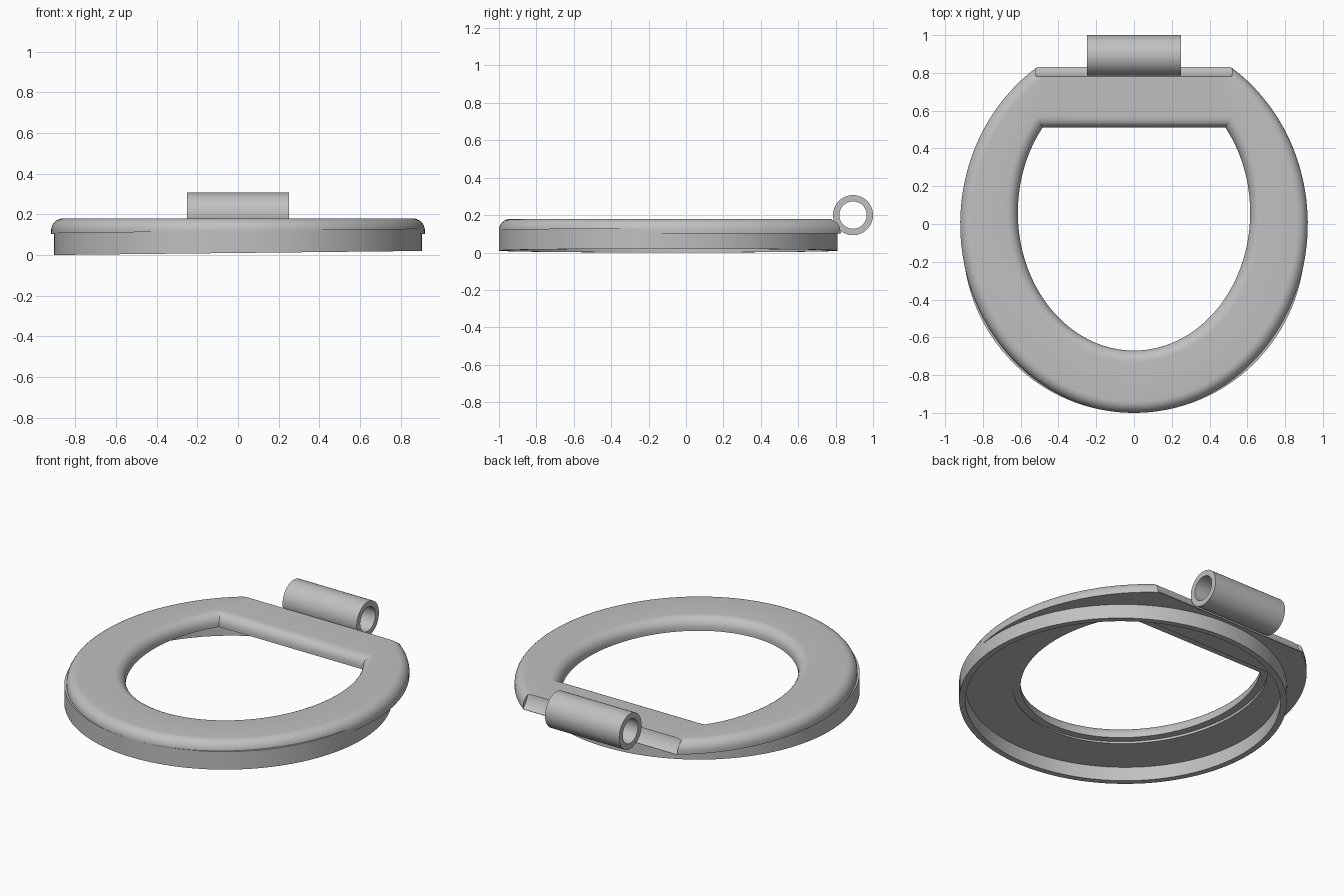
import bpy, bmesh, math
from mathutils import Matrix, Vector

if "Cube" in bpy.data.objects:
    bpy.data.objects.remove(bpy.data.objects["Cube"])

GREY = (0.53, 0.53, 0.53, 1)
mat = bpy.data.materials.new("plain grey")
mat.use_nodes = True
mat.diffuse_color = GREY
mat.node_tree.nodes["Principled BSDF"].inputs["Base Color"].default_value = GREY

N = 128        # points round each outline
STEPS = 8      # steps in each rounded edge
LEAN = 0.011   # slight sideways slope of the rim


def oval(rx, ry, cy, z, back=None):
    """Oval outline, optionally cut straight across at y = back."""
    if back is None:
        angles = [math.tau * i / N for i in range(N)]
    else:
        cut = math.asin((back - cy) / ry)
        sweep = math.pi + 2 * cut
        angles = [cut - sweep * i / (N - 1) for i in range(N)]
    return [Vector((rx * math.cos(a), cy + ry * math.sin(a), z)) for a in angles]


def loft(name, loops, lean=0.0):
    """Join matching outlines into one closed ring-shaped solid."""
    bm = bmesh.new()
    rows = [[bm.verts.new((p.x, p.y, p.z + lean * p.x)) for p in loop] for loop in loops]
    for a, b in zip(rows, rows[1:] + rows[:1]):
        for i in range(N):
            j = (i + 1) % N
            bm.faces.new((a[i], a[j], b[j], b[i]))
    bmesh.ops.recalc_face_normals(bm, faces=bm.faces)
    mesh = bpy.data.meshes.new(name)
    bm.to_mesh(mesh)
    bm.free()
    mesh.materials.append(mat)
    obj = bpy.data.objects.new(name, mesh)
    bpy.context.collection.objects.link(obj)
    return obj


def smooth(obj):
    bpy.ops.object.select_all(action='DESELECT')
    obj.select_set(True)
    bpy.context.view_layer.objects.active = obj
    bpy.ops.object.shade_smooth_by_angle(angle=math.radians(32))


def seat_edge(d, z):
    return oval(0.92 - d, 1 - d, 0, z, 0.83)


def hole_edge(d, z):
    return oval(0.615 + d, 0.73 + d, 0.06, z, 0.51 + d)


# Seat: rounded top edges outside and round the opening
BOTTOM, TOP, R = 0.103, 0.18, 0.06
rounding = []
for i in range(STEPS + 1):
    a = math.pi / 2 * i / STEPS
    rounding.append((R * (1 - math.cos(a)), TOP - R + R * math.sin(a)))
seat = loft("seat", [seat_edge(0, BOTTOM)]
            + [seat_edge(d, z) for d, z in rounding]
            + [hole_edge(d, z) for d, z in reversed(rounding)]
            + [hole_edge(0, BOTTOM)])

# Hinge groove cut along the back of the seat
HINGE = Matrix.Translation((0, 0.893, 0.2)) @ Matrix.Rotation(math.pi / 2, 4, 'Y')
bm = bmesh.new()
bmesh.ops.create_cone(bm, cap_ends=True, segments=96, radius1=0.114, radius2=0.114,
                      depth=1.04, matrix=HINGE)
cut_mesh = bpy.data.meshes.new("groove_cutter")
bm.to_mesh(cut_mesh)
bm.free()
cut_mesh.materials.append(mat)
cutter = bpy.data.objects.new("groove_cutter", cut_mesh)
cutter.hide_render = True
bpy.context.collection.objects.link(cutter)
groove = seat.modifiers.new("groove", 'BOOLEAN')
groove.operation = 'DIFFERENCE'
groove.solver = 'EXACT'
groove.object = cutter
bpy.context.view_layer.objects.active = seat
bpy.ops.object.modifier_apply(modifier="groove")
bpy.data.objects.remove(cutter)
smooth(seat)

# Round rim under the seat
rim = loft("lower_rim", [oval(r, r, -0.095, z) for r, z in
                         ((0.905, 0.01), (0.905, 0.12), (0.87, 0.12), (0.87, 0.01))], LEAN)
smooth(rim)

# Thin web joining the rim to the underside of the seat
web = loft("rim_web", [oval(0.88, 0.88, -0.095, 0.095), oval(0.88, 0.88, -0.095, 0.118),
                       oval(0.88, 0.88, -0.095, 0.118), oval(0.88, 0.88, -0.095, 0.095)][:2]
           + [oval(0.66, 0.78, 0.06, z) for z in (0.118, 0.095)], LEAN)
bpy.data.objects.remove(web)
web = loft("rim_web", [oval(0.88, 0.88, -0.095, z, 0.75) for z in (0.095, 0.118)]
           + [hole_edge(0.045, z) for z in (0.118, 0.095)], LEAN)
smooth(web)

# Hinge tube
tube = loft("hinge_tube", [oval(r, r, 0, x) for r, x in
                           ((0.107, -0.25), (0.107, 0.25), (0.073, 0.25), (0.073, -0.25))])
tube.data.transform(HINGE)
smooth(tube)
